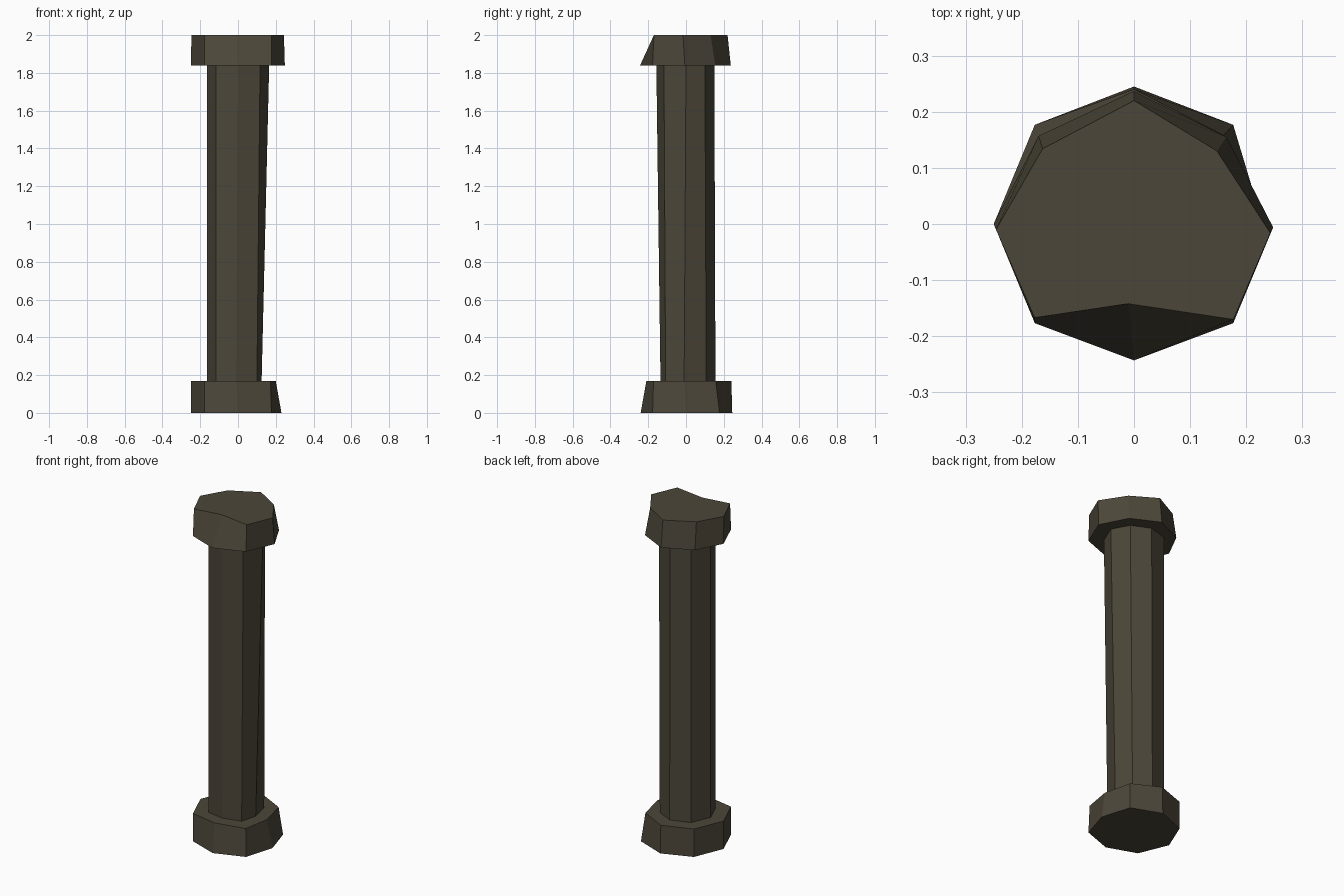
import bpy
import bmesh
from math import cos, sin, radians
from mathutils import Vector

SIDES = 8

if "Cube" in bpy.data.objects:
    bpy.data.objects.remove(bpy.data.objects["Cube"], do_unlink=True)

# One dark olive stone colour
stone = bpy.data.materials.new("dark_olive_stone")
stone.use_nodes = True
colour = (0.072, 0.062, 0.041, 1)
stone.diffuse_color = colour
bsdf = next(n for n in stone.node_tree.nodes if n.type == "BSDF_PRINCIPLED")
bsdf.inputs["Base Color"].default_value = colour


def ring(bm, radius, z, worn):
    """Octagon of vertices; worn maps a corner angle to its chipped x, y."""
    verts = []
    for i in range(SIDES):
        angle = i * 360 // SIDES
        x, y = worn.get(angle, (radius * cos(radians(angle)),
                                radius * sin(radians(angle))))
        verts.append(bm.verts.new(Vector((x, y, z))))
    return verts


def worn_prism(name, lower, upper, capped=True):
    """Flat-sided prism between two worn octagons."""
    bm = bmesh.new()
    a, b = ring(bm, *lower), ring(bm, *upper)
    for i in range(SIDES):
        j = (i + 1) % SIDES
        bm.faces.new((a[i], a[j], b[j], b[i]))
    if capped:
        bm.faces.new(a[::-1])
        bm.faces.new(b)
    mesh = bpy.data.meshes.new(name)
    bm.to_mesh(mesh)
    bm.free()
    mesh.materials.append(stone)
    obj = bpy.data.objects.new(name, mesh)
    bpy.context.collection.objects.link(obj)
    return obj


# Base block, chipped on the left and front
worn_prism(
    "base",
    (0.25, 0, {0: (0.23, 0), 90: (0, 0.245), 270: (0, -0.24)}),
    (0.25, 0.168, {0: (0.20, -0.01), 45: (0.16, 0.158), 90: (0, 0.24),
                   270: (-0.01, -0.21), 315: (0.172, -0.172)}))

# Slightly leaning shaft, open where it meets the blocks
worn_prism(
    "shaft",
    (0.165, 0.168, {0: (0.125, -0.01), 45: (0.1, 0.107), 90: (0, 0.156),
                    270: (-0.01, -0.135), 315: (0.1, -0.108)}),
    (0.165, 1.84, {45: (0.11, 0.1), 90: (0, 0.15), 270: (0, -0.157)}),
    capped=False)

# Top block with a deep chip in the front corner
worn_prism(
    "top_block",
    (0.25, 1.84, {0: (0.248, -0.006), 45: (0.165, 0.155), 90: (0, 0.237),
                  135: (-0.17, 0.157), 270: (0, -0.243)}),
    (0.25, 2, {0: (0.243, -0.016), 45: (0.148, 0.13), 90: (0, 0.22),
               135: (-0.163, 0.134), 180: (-0.246, -0.01),
               225: (-0.177, -0.167), 270: (-0.01, -0.142),
               315: (0.177, -0.17)}))
